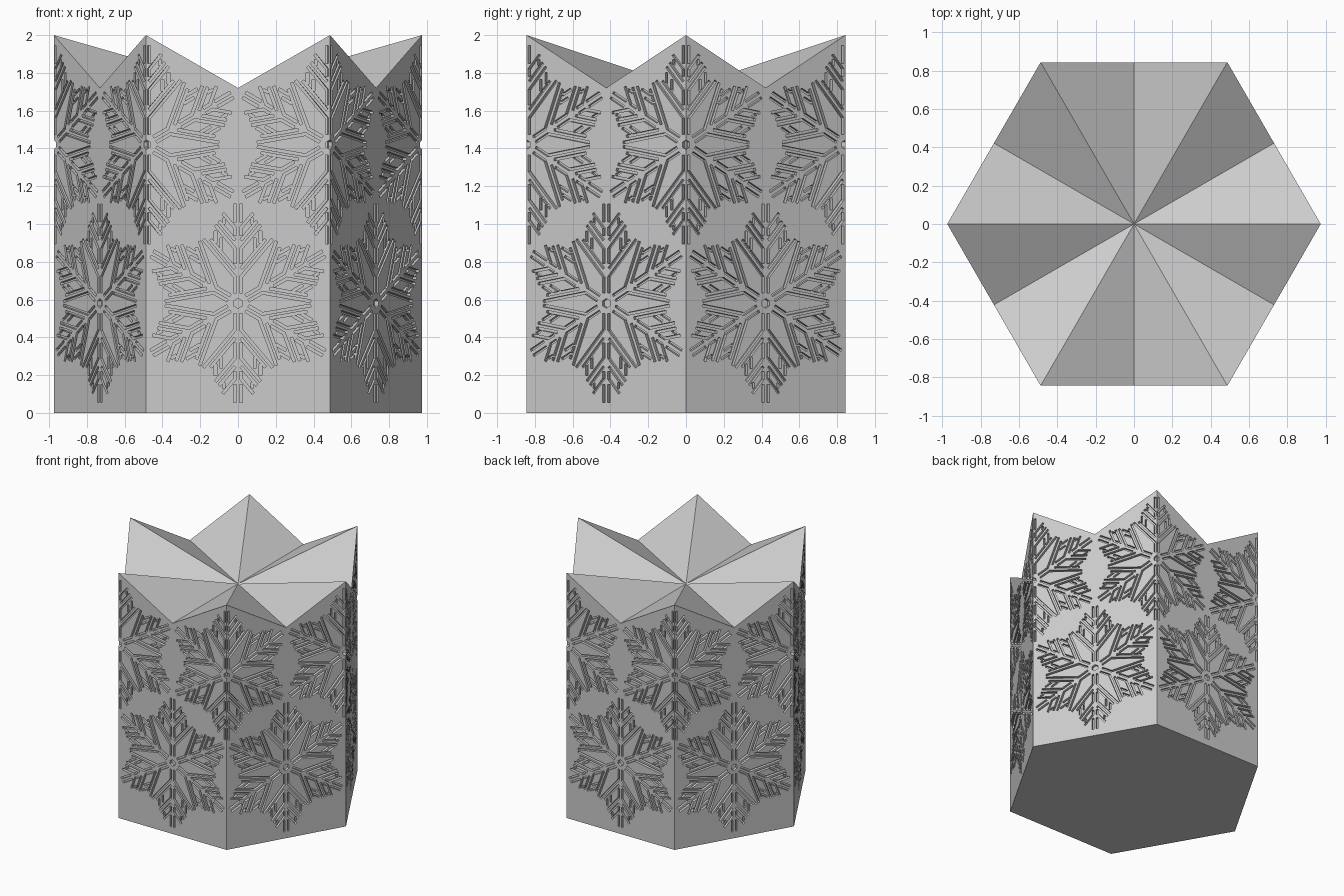
import bpy, bmesh, math
from mathutils import Matrix, Vector
from mathutils.geometry import delaunay_2d_cdt

old = bpy.data.objects.get("Cube")
if old:
    bpy.data.objects.remove(old)

SIDE = 0.4875                      # half a side of the hexagon
APOTHEM = SIDE * math.sqrt(3)
PEAK, VALLEY = 2.0, 1.72
DEPTH, HALF_WIDTH = 0.022, 0.0072  # carved grooves
STEM = 0.016

stone = bpy.data.materials.new("light grey")
stone.diffuse_color = (0.6, 0.6, 0.6, 1)
stone.use_nodes = True
stone.node_tree.nodes["Principled BSDF"].inputs["Base Color"].default_value = (0.6, 0.6, 0.6, 1)


def ribbon(points):
    """Outline of a mitred stroke along points."""
    pts = [Vector(p) for p in points]
    dirs = [(b - a).normalized() for a, b in zip(pts, pts[1:])]
    left, right = [], []
    for i, p in enumerate(pts):
        d0, d1 = dirs[max(i - 1, 0)], dirs[min(i, len(dirs) - 1)]
        t = (d0 + d1).normalized()
        n = Vector((-t.y, t.x)) * (HALF_WIDTH / t.dot(d0))
        left.append(p + n)
        right.append(p - n)
    return right + left[::-1]


def elbow(start, bend, length, angle=40):
    """Groove along the stem which turns off into a branch."""
    a = math.radians(angle)
    tip = (bend + length * math.cos(a), STEM + length * math.sin(a))
    path = [(bend, STEM), tip]
    return [(start, STEM)] + path if start < bend else path


# Grooves of one half of a snowflake arm: distance along arm, distance beside it
half_arm = [
    elbow(0.055, 0.14, 0.26),
    elbow(0.185, 0.185, 0.2),
    elbow(0.21, 0.29, 0.16),
    elbow(0.335, 0.335, 0.13),
    elbow(0.36, 0.40, 0.1),
    [(0.43, STEM), (0.525, STEM)],
    [(0.283, 0.088), (0.345, 0.088)],
    [(0.32, 0.119), (0.383, 0.119)],
    [(0.42, 0.075), (0.452, 0.075)],
]


def snowflake(cx, cz):
    """Counter-clockwise groove outlines of a whole flake."""
    centre = Vector((cx, cz))
    turns = [Matrix.Rotation(math.radians(30 + 60 * i), 2) for i in range(6)]
    outlines = [[centre + t @ Vector((0.026, 0)) for t in turns]]
    for t in turns:
        for path in half_arm:
            shape = ribbon(path)
            outlines.append([centre + t @ p for p in shape])
            outlines.append([centre + t @ Vector((p.x, -p.y)) for p in reversed(shape)])
    return outlines


# Half of one side wall, with a flake on its middle and one folded round its corner
wall = [Vector(p) for p in ((0, 0), (SIDE, 0), (SIDE, PEAK), (0, VALLEY))]
coords, loops = [], []
for outline in [wall] + snowflake(0, 0.58) + snowflake(SIDE, 1.42):
    loops.append(list(range(len(coords), len(coords) + len(outline))))
    coords += outline
flat, _, tris, _, _, sources = delaunay_2d_cdt(coords, [], loops, 0, 1e-5, True)

bm = bmesh.new()
made = {}


def wall_vert(index, sunk):
    if (index, sunk) not in made:
        x, z = flat[index]
        if sunk:
            x = min(x, SIDE - DEPTH / math.sqrt(3))
        made[index, sunk] = bm.verts.new((x, -APOTHEM + DEPTH * sunk, z))
    return made[index, sunk]


# Wall surface and groove floors
edge_sunk = {}
for tri, source in zip(tris, sources):
    if 0 in source:
        sunk = len(source) > 1
        bm.faces.new([wall_vert(i, sunk) for i in tri])
        for a, b in zip(tri, tri[1:] + tri[:1]):
            edge_sunk[a, b] = sunk

# Groove sides
for (a, b), sunk in edge_sunk.items():
    if sunk and edge_sunk.get((b, a)) is False:
        bm.faces.new((wall_vert(a, False), wall_vert(b, False),
                      wall_vert(b, True), wall_vert(a, True)))

# Sloping top and flat base of this twelfth
plan = [(0, 0, VALLEY), (0, -APOTHEM, VALLEY), (SIDE, -APOTHEM, PEAK)]
bm.faces.new([bm.verts.new(p) for p in plan])
bm.faces.new([bm.verts.new((x, y, 0)) for x, y, z in reversed(plan)])


def copy_turned(geom, matrix):
    dup = bmesh.ops.duplicate(bm, geom=geom)["geom"]
    verts = [v for v in dup if isinstance(v, bmesh.types.BMVert)]
    bmesh.ops.transform(bm, matrix=matrix, verts=verts)
    return [f for f in dup if isinstance(f, bmesh.types.BMFace)]


# Mirror, then repeat round the axis
mirrored = copy_turned(bm.verts[:] + bm.edges[:] + bm.faces[:], Matrix.Scale(-1, 4, (1, 0, 0)))
bmesh.ops.reverse_faces(bm, faces=mirrored)
sector = bm.verts[:] + bm.edges[:] + bm.faces[:]
for k in range(1, 6):
    copy_turned(sector, Matrix.Rotation(math.radians(60 * k), 4, 'Z'))
bmesh.ops.remove_doubles(bm, verts=bm.verts, dist=0.0002)

mesh = bpy.data.meshes.new("carved_star_block")
bm.to_mesh(mesh)
bm.free()
mesh.materials.append(stone)
body = bpy.data.objects.new("carved_star_block", mesh)
bpy.context.collection.objects.link(body)
